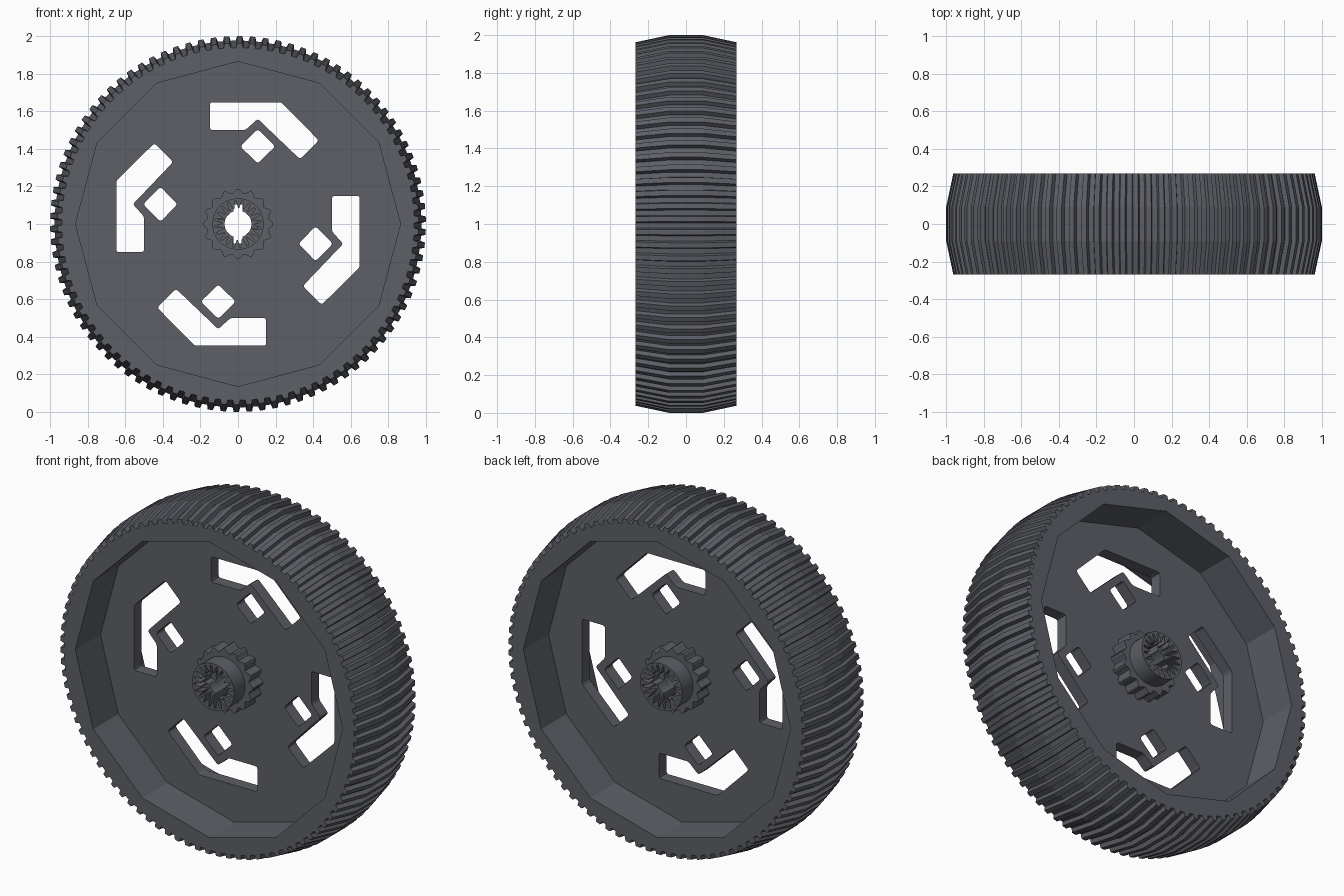
import bpy, bmesh
from math import sin, cos, pi, asin, radians
from mathutils import Vector

if "Cube" in bpy.data.objects:
    bpy.data.objects.remove(bpy.data.objects["Cube"])

CZ = 1.0          # wheel centre height
HALF = 0.268      # half of the wheel width
TEETH = 90        # tread ribs
WELL = 0.865      # corner radius of the 12-sided well

mat = bpy.data.materials.new("dark_grey")
mat.diffuse_color = (0.11, 0.115, 0.135, 1)
mat.use_nodes = True
mat.node_tree.nodes["Principled BSDF"].inputs["Base Color"].default_value = mat.diffuse_color


def polar(n, radius):
    """Closed loop of n points; radius is a function of the angle."""
    return [(radius(a) * sin(a), radius(a) * cos(a))
            for a in (2 * pi * i / n for i in range(n))]


def circle(r, n=48):
    return polar(n, lambda a: r)


def turn(pts, k):
    """Rotate a loop by k quarter turns."""
    for _ in range(k):
        pts = [(y, -x) for x, y in pts]
    return pts


def soften(pts, r=0.014):
    """Slightly round the corners of a loop."""
    out = []
    for i, p in enumerate(pts):
        p = Vector(p)
        a = p + (Vector(pts[i - 1]) - p).normalized() * r
        b = p + (Vector(pts[(i + 1) % len(pts)]) - p).normalized() * r
        out += [a[:], ((a + b) / 4 + p / 2)[:], b[:]]
    return out


def plate(name, loops, y0, y1, smooth=False):
    """Filled profile with holes, extruded along y."""
    cu = bpy.data.curves.new(name, 'CURVE')
    cu.dimensions = '2D'
    cu.fill_mode = 'BOTH'
    cu.extrude = (y1 - y0) / 2
    for pts in loops:
        sp = cu.splines.new('POLY')
        sp.points.add(len(pts) - 1)
        for q, (x, y) in zip(sp.points, pts):
            q.co = (x, y, 0, 1)
        sp.use_cyclic_u = True
    ob = bpy.data.objects.new(name, cu)
    bpy.context.collection.objects.link(ob)
    ob.location = (0, (y0 + y1) / 2, CZ)
    ob.rotation_euler = (pi / 2, 0, 0)
    bpy.ops.object.select_all(action='DESELECT')
    ob.select_set(True)
    bpy.context.view_layer.objects.active = ob
    bpy.ops.object.convert(target='MESH')
    ob = bpy.context.object
    if smooth:
        bpy.ops.object.shade_smooth_by_angle(angle=radians(25))
    else:
        ob.data.polygons.foreach_set("use_smooth", [False] * len(ob.data.polygons))
    ob.data.materials.clear()
    ob.data.materials.append(mat)
    return ob


# Tyre: crowned ribbed outside, 12-sided inside
n = TEETH * 4
step = 2 * pi / n


def well_radius(i):
    a = (i * step) % (pi / 6) - pi / 12
    return WELL * cos(pi / 12) / cos(a)


sections = [(-HALF, 0.962), (-0.09, 1.0), (0.09, 1.0), (HALF, 0.962), (HALF, None), (-HALF, None)]
bm = bmesh.new()
rings = []
for y, r in sections:
    ring = []
    for i in range(n):
        # Rib tops and groove floors share steep flanks
        rr = well_radius(i) if r is None else r - (0.024 if i % 4 > 1 else 0)
        shift = 0 if r is None else (0.3, -0.3, 0.3, -0.3)[(i + 1) % 4] * step
        a = i * step + shift
        ring.append(bm.verts.new((rr * sin(a), y, CZ + rr * cos(a))))
    rings.append(ring)
for k, ra in enumerate(rings):
    rb = rings[(k + 1) % len(rings)]
    for i in range(n):
        j = (i + 1) % n
        bm.faces.new((ra[i], ra[j], rb[j], rb[i]))
bmesh.ops.recalc_face_normals(bm, faces=bm.faces)
me = bpy.data.meshes.new("tyre")
bm.to_mesh(me)
bm.free()
me.materials.append(mat)
bpy.context.collection.objects.link(bpy.data.objects.new("tyre", me))

# Web disc with four bent slots and four diamond holes
slot = [(-0.15, 0.648), (0.23, 0.648), (0.43, 0.445), (0.33, 0.345),
        (0.105, 0.56), (0.04, 0.50), (-0.15, 0.50)]
diamond = [(0.105, 0.505), (0.198, 0.413), (0.105, 0.322), (0.012, 0.413)]
holes = [soften(turn(s, k)) for k in range(4) for s in (slot, diamond)]
plate("web_disc", [circle(WELL, 12), circle(0.15)] + holes, -0.035, 0.035)

# Scalloped hub collar
plate("hub_collar", [polar(128, lambda a: 0.176 + 0.012 * cos(16 * a)), circle(0.125)],
      -0.13, 0.13, True)


def keyed_hole(arms):
    """Round bore with 2 or 4 straight key slots."""
    r, w, reach = 0.072, 0.025, 0.105
    h = asin(w / r)
    loop = []
    for k in range(arms):
        base = 2 * pi * k / arms
        key = [(-w, r * cos(h)), (-w, reach), (w, reach), (w, r * cos(h))]
        loop += turn(key, k * 4 // arms)
        span = 2 * pi / arms - 2 * h
        loop += [(r * sin(base + h + span * t / 8), r * cos(base + h + span * t / 8))
                 for t in range(1, 8)]
    return loop


# Hub core: two-slot bore in the middle, cross bore and spline ring at each end
plate("hub_core", [circle(0.133), keyed_hole(2)], -0.10, 0.10)
spline = polar(80, lambda a: 0.084 if int(a / (2 * pi) * 80 + 0.5) % 4 < 2 else 0.124)
for side, s in (("front", -1), ("back", 1)):
    y0, y1, y2 = 0.10 * s, 0.17 * s, 0.23 * s
    plate(side + "_axle_socket", [circle(0.137), keyed_hole(4)], min(y0, y1), max(y0, y1), True)
    plate(side + "_spline_ring", [circle(0.137), spline], min(y1, y2), max(y1, y2), True)
